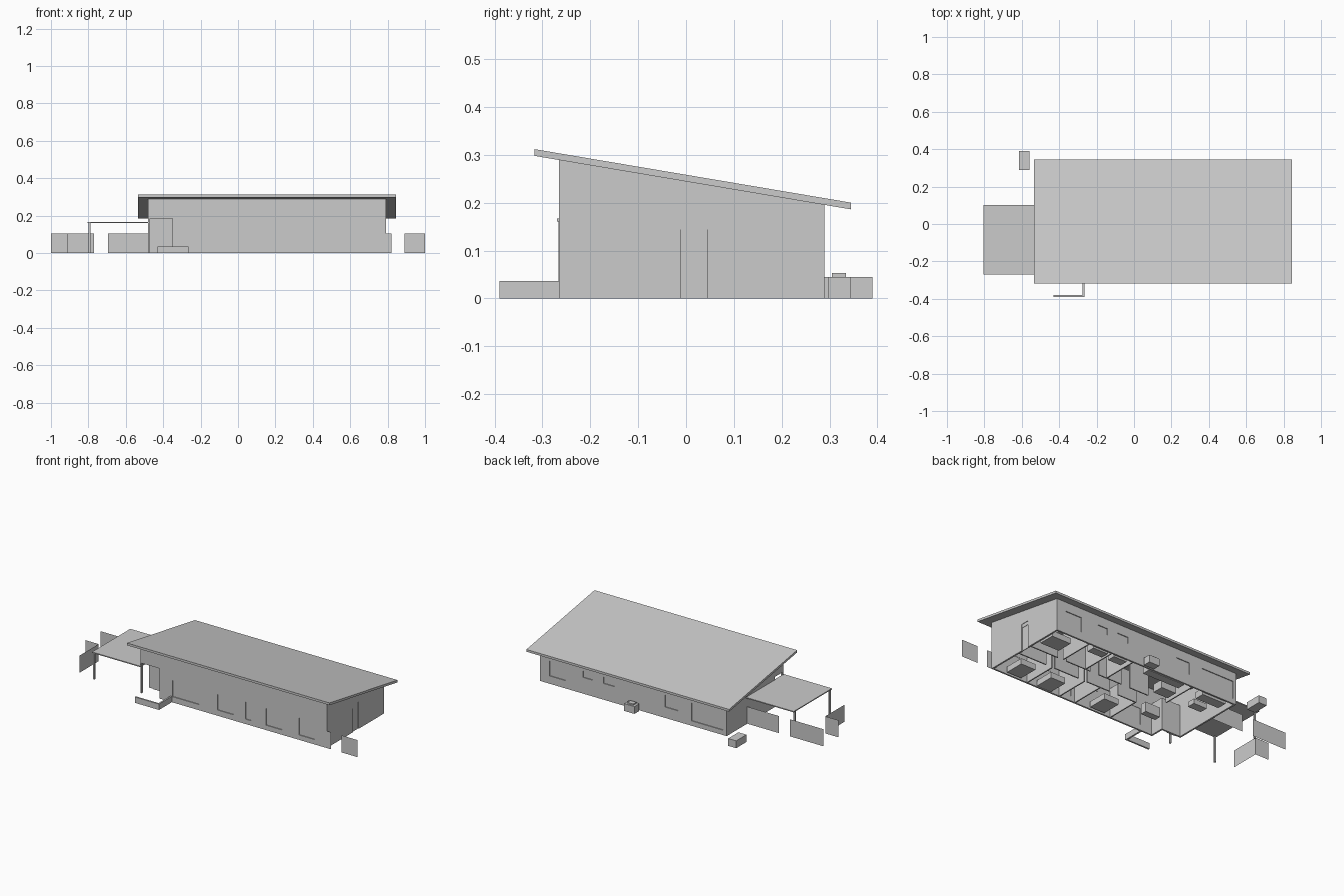
import bpy, bmesh

if "Cube" in bpy.data.objects:
    bpy.data.objects.remove(bpy.data.objects["Cube"])

X0, X1, Y0, Y1 = -0.48, 0.79, -0.265, 0.29     # outer faces of the house walls
T = 0.01                                       # wall thickness


def finish(name, bm):
    bmesh.ops.recalc_face_normals(bm, faces=bm.faces[:])
    me = bpy.data.meshes.new(name)
    bm.to_mesh(me)
    bm.free()
    ob = bpy.data.objects.new(name, me)
    bpy.context.collection.objects.link(ob)
    return ob


def add_box(bm, x0, x1, y0, y1, z0, z1):
    vs = bmesh.ops.create_cube(bm, size=1)['verts']
    for v in vs:
        v.co.x = x1 if v.co.x > 0 else x0
        v.co.y = y1 if v.co.y > 0 else y0
        v.co.z = z1 if v.co.z > 0 else z0


def boxes(name, *dims):
    bm = bmesh.new()
    for d in dims:
        add_box(bm, *d)
    return finish(name, bm)


def prism(name, profile, x0, x1):
    """Extrude a (y, z) profile along x."""
    bm = bmesh.new()
    f = bm.faces.new([bm.verts.new((x0, y, z)) for y, z in profile])
    ext = bmesh.ops.extrude_face_region(bm, geom=[f])['geom']
    for v in ext:
        if isinstance(v, bmesh.types.BMVert):
            v.co.x = x1
    return finish(name, bm)


def cut(ob, cutter):
    m = ob.modifiers.new("cut", 'BOOLEAN')
    m.operation, m.solver, m.object = 'DIFFERENCE', 'EXACT', cutter
    bpy.context.view_layer.objects.active = ob
    bpy.ops.object.modifier_apply(modifier=m.name)
    bpy.data.objects.remove(cutter)


def sheet(name, a, b, h=0.105):
    """Upright fence panel without thickness."""
    bm = bmesh.new()
    bm.faces.new([bm.verts.new(p) for p in
                  ((*a, 0), (*b, 0), (*b, h), (*a, h))])
    return finish(name, bm)


def under(y):
    """Height of the roof underside."""
    return 0.298 - 0.169 * (y + 0.317)


# House shell, open below and covered by the roof
walls = prism("house_walls", [(Y0, 0), (Y1, 0), (Y1, under(Y1)), (Y0, under(Y0))], X0, X1)
a, b = Y0 + T, Y1 - T
cut(walls, prism("room_cutter", [(a, -0.1), (b, -0.1), (b, under(b) + 0.1), (a, under(a) + 0.1)],
                 X0 + T, X1 - T))

# Corner porch, windows and side door openings
front = [(-0.26, -0.08, 0.035, 0.135), (0.045, 0.155, 0.035, 0.13), (0.235, 0.275, 0.03, 0.137),
         (0.375, 0.485, 0.03, 0.132), (0.6, 0.705, 0.03, 0.135)]
back = [(0.616, 0.726, 0.048, 0.14), (0.43, 0.5, 0.1, 0.139), (0.285, 0.36, 0.1, 0.139),
        (-0.15, -0.06, 0.067, 0.14), (-0.46, -0.24, 0.03, 0.14)]
holes = [(-0.6, -0.35, -0.4, -0.18, -0.1, 0.185), (0.7, 0.9, -0.01, 0.045, -0.1, 0.165)]
holes += [(p, q, Y0 - 0.02, Y0 + 0.02, r, s) for p, q, r, s in front]
holes += [(p, q, Y1 - 0.02, Y1 + 0.02, r, s) for p, q, r, s in back]
cut(walls, boxes("opening_cutter", *holes))

# Window panes set back in the openings
for i, (p, q, r, s) in enumerate(front):
    boxes(f"front_window_{i}", (p, q, Y0 + 0.005, Y0 + 0.008, r, s))
for i, (p, q, r, s) in enumerate(back):
    boxes(f"back_window_{i}", (p, q, Y1 - 0.008, Y1 - 0.005, r, s))
boxes("side_door", (X1 - 0.009, X1 - 0.005, -0.01, 0.045, 0, 0.144))
boxes("side_door_transom", (X1 - 0.008, X1 - 0.003, -0.01, 0.045, 0.144, 0.165))

# Porch walls, ceiling, door and corner post
boxes("porch_walls", (X0, -0.35, -0.18, -0.17, 0, 0.195),
      (-0.35, -0.34, Y0 + T, -0.17, 0, 0.195))
boxes("porch_ceiling", (X0 + T, -0.35, Y0 + T, -0.18, 0.185, 0.192))
boxes("front_door", (-0.45, -0.385, -0.184, -0.18, 0, 0.15))

# Sloping roof
prism("main_roof", [(-0.317, 0.298), (0.345, under(0.345)), (0.345, under(0.345) + 0.014),
                    (-0.317, 0.312)], -0.535, 0.845)

# Carport with slim posts
boxes("carport_roof", (-0.805, -0.476, -0.27, 0.102, 0.161, 0.167))
for n, x, y, h in (("outer_front", -0.794, -0.262, 0.161), ("outer_back", -0.794, 0.075, 0.161),
                   ("porch", -0.475, -0.26, 0.185)):
    boxes(f"{n}_post", (x - 0.005, x + 0.005, y - 0.005, y + 0.005, 0, h))

# Fence panels
sheet("fence_back_inner", (-0.695, 0.09), (X0, 0.09))
sheet("fence_back_outer", (-1, 0.09), (-0.77, 0.09))
sheet("fence_left_side", (-0.91, -0.24), (-0.91, -0.055))
sheet("fence_left_return", (-1, -0.055), (-0.91, -0.055))
sheet("fence_right_inner", (X1, Y0), (0.82, Y0))
sheet("fence_right_outer", (0.89, Y0), (1, Y0))

# Planter edging, storage box and air unit
boxes("planter_front", (-0.43, -0.265, -0.39, -0.38, 0, 0.036))
boxes("planter_side", (-0.275, -0.265, -0.38, Y0, 0, 0.036))
boxes("storage_box", (-0.615, -0.56, 0.29, 0.39, 0, 0.045))
boxes("air_unit", (0.11, 0.18, 0.298, 0.345, 0, 0.045))
boxes("air_unit_cap", (0.125, 0.165, 0.305, 0.335, 0.045, 0.053))

# Inner partitions: corridor walls with door gaps, then cross walls
partitions = []
for y in (-0.045, 0.055):
    for p, q in ((-0.05, 0.08), (0.14, 0.3), (0.36, 0.53), (0.59, X1 - T)):
        partitions.append((p, q, y, y + 0.007, 0, 0.18))
for x in (-0.05, 0.2, 0.31, 0.54):
    partitions.append((x, x + 0.007, Y0 + T, -0.045, 0, 0.18))
for x in (-0.18, 0.24, 0.39, 0.55):
    partitions.append((x, x + 0.007, 0.062, Y1 - T, 0, 0.18))
for i, d in enumerate(partitions):
    boxes(f"partition_{i}", d)

# Simple furniture blocks: centre and size
for n, x, y, w, d, h in (("bed_1", 0.70, 0.17, 0.13, 0.10, 0.035), ("bed_2", 0.43, -0.19, 0.10, 0.12, 0.035),
                         ("bed_3", 0.06, -0.18, 0.10, 0.12, 0.035), ("bed_4", 0.65, -0.18, 0.10, 0.12, 0.035),
                         ("bath_1", 0.46, 0.24, 0.10, 0.05, 0.04), ("bath_2", 0.32, 0.24, 0.09, 0.05, 0.04),
                         ("kitchen_counter", 0.0, 0.25, 0.25, 0.05, 0.06),
                         ("dining_table", -0.1, 0.14, 0.10, 0.07, 0.05),
                         ("sofa", -0.35, 0.23, 0.16, 0.06, 0.04), ("low_table", -0.34, 0.13, 0.09, 0.05, 0.03),
                         ("cabinet", -0.2, -0.1, 0.10, 0.04, 0.06)):
    boxes(n, (x - w / 2, x + w / 2, y - d / 2, y + d / 2, 0, h))
